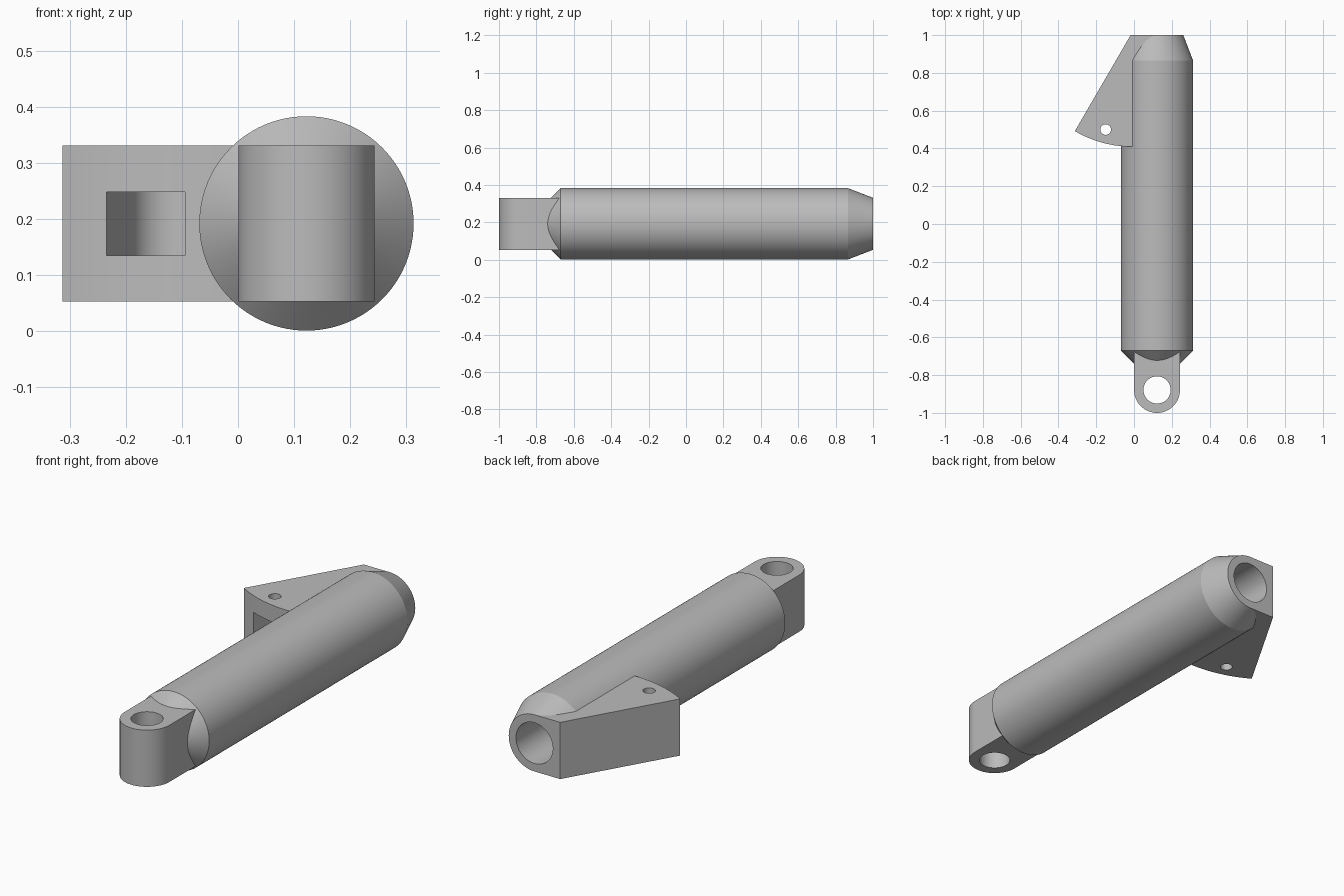
import bpy, bmesh
from math import sin, cos, pi, radians, atan2, hypot
from mathutils import Matrix, Vector

if "Cube" in bpy.data.objects:
    bpy.data.objects.remove(bpy.data.objects["Cube"])

CX, CZ = 0.122, 0.192          # barrel axis
R, R_END, HALF = 0.191, 0.139, 0.139
LUG_R, LUG_Y = 0.1215, -0.8785

steel = bpy.data.materials.new("plain grey")
steel.use_nodes = True
GREY = (0.5, 0.5, 0.5, 1)
steel.diffuse_color = GREY
steel.node_tree.nodes["Principled BSDF"].inputs["Base Color"].default_value = GREY


def finish(name, bm):
    bmesh.ops.recalc_face_normals(bm, faces=bm.faces)
    mesh = bpy.data.meshes.new(name)
    bm.to_mesh(mesh)
    bm.free()
    mesh.materials.append(steel)
    obj = bpy.data.objects.new(name, mesh)
    bpy.context.collection.objects.link(obj)
    return obj


def prism(name, outline, z0, z1):
    """Extrude a flat xy outline upwards."""
    bm = bmesh.new()
    face = bm.faces.new([bm.verts.new((x, y, z0)) for x, y in outline])
    new = bmesh.ops.extrude_face_region(bm, geom=[face])["geom"]
    verts = [v for v in new if isinstance(v, bmesh.types.BMVert)]
    bmesh.ops.translate(bm, verts=verts, vec=(0, 0, z1 - z0))
    return finish(name, bm)


def turned(name, profile, sides=96):
    """Solid of revolution about the barrel axis from (y, radius) pairs."""
    bm = bmesh.new()
    rings = [[bm.verts.new((CX + r * sin(2 * pi * i / sides), y,
                            CZ + r * cos(2 * pi * i / sides)))
              for i in range(sides)] for y, r in profile]
    for a, b in zip(rings, rings[1:]):
        for i in range(sides):
            j = (i + 1) % sides
            bm.faces.new((a[i], a[j], b[j], b[i]))
    bm.faces.new(rings[0])
    bm.faces.new(rings[-1])
    return finish(name, bm)


def arc(cx, cy, r, a0, a1, n=32):
    return [(cx + r * cos(a0 + (a1 - a0) * i / n),
             cy + r * sin(a0 + (a1 - a0) * i / n)) for i in range(n + 1)]


def circle(cx, cy, r):
    return arc(cx, cy, r, 0, 2 * pi, 48)[:-1]


def combine(target, tool, operation):
    mod = target.modifiers.new("join", "BOOLEAN")
    mod.operation, mod.solver, mod.object = operation, "EXACT", tool
    bpy.context.view_layer.objects.active = target
    bpy.ops.object.modifier_apply(modifier=mod.name)
    bpy.data.objects.remove(tool)


# Barrel with a chamfered front and a tapered rear
housing = turned("barrel_housing", [(-0.76, 0.101), (-0.67, R), (0.865, R), (1, R_END)])

# Wedge bracket with a curved front edge, hinged on the rear end
pivot = (-0.012, 1.0)
start = atan2(0.492 - pivot[1], -0.313 - pivot[0])
reach = hypot(0.492 - pivot[1], -0.313 - pivot[0])
wedge = arc(*pivot, reach, start, -pi / 2, 24)
wedge += [(0.05, wedge[-1][1]), (0.05, 0.8), (CX, 0.8), (CX, 1), (-0.018, 1)]
bracket = prism("bracket", wedge, CZ - HALF, CZ + HALF)

# Pin hole and round-ended pocket in the bracket
combine(bracket, prism("pin_cutter", circle(-0.15, 0.5, 0.028), -0.2, 0.6), "DIFFERENCE")
along = Vector((sin(radians(15)), cos(radians(15))))
side = Vector((along.y, -along.x))
end = Vector((-0.12, 0.6))
w = 0.0725
pocket = arc(end.x, end.y, w, radians(-15), radians(165))
pocket += [tuple(end - along * 0.4 - side * w), tuple(end - along * 0.4 + side * w)]
combine(bracket, prism("pocket_cutter", pocket, 0.135, 0.248), "DIFFERENCE")

# Join bracket to barrel, then bore the rear end
combine(housing, bracket, "UNION")
combine(housing, turned("bore_cutter", [(-0.5, 0.1), (1.1, 0.1)]), "DIFFERENCE")

# Front mounting eye
eye = arc(CX, LUG_Y, LUG_R, pi, 2 * pi) + [(CX + LUG_R, -0.6), (CX - LUG_R, -0.6)]
lug = prism("front_mounting_eye", eye, CZ - HALF, CZ + HALF)
combine(lug, prism("eye_cutter", circle(CX, LUG_Y, 0.072), -0.2, 0.6), "DIFFERENCE")

# Smooth round faces, crisp edges
bpy.ops.object.select_all(action="DESELECT")
for obj in (housing, lug):
    obj.select_set(True)
bpy.context.view_layer.objects.active = housing
bpy.ops.object.shade_smooth_by_angle(angle=radians(18))
